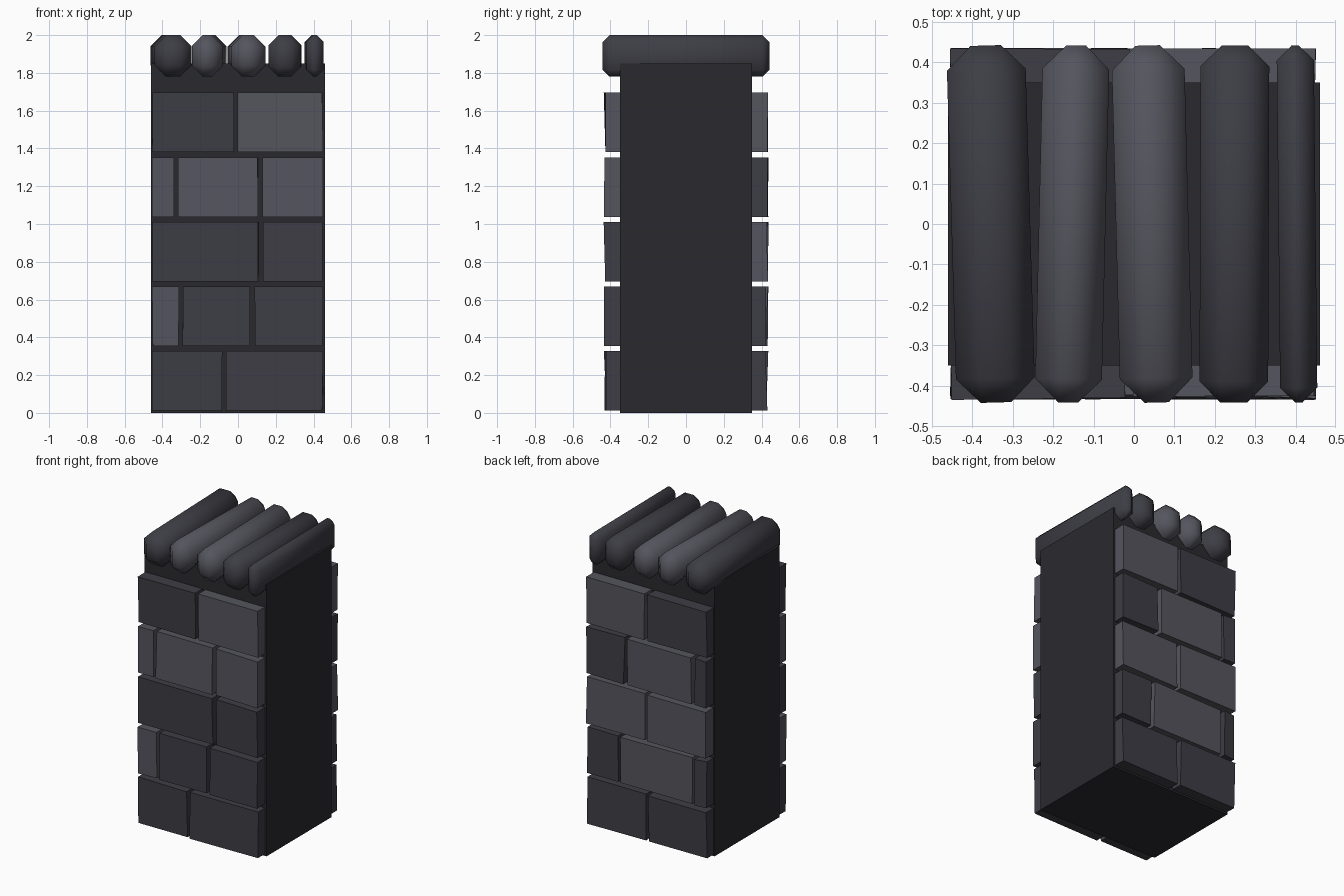
import bpy, bmesh, random
from math import atan2, radians
from mathutils import Matrix

if "Cube" in bpy.data.objects:
    bpy.data.objects.remove(bpy.data.objects["Cube"])

random.seed(4)

def mat(name, rgb):
    m = bpy.data.materials.new(name)
    m.diffuse_color = (*rgb, 1)
    m.use_nodes = True
    m.node_tree.nodes["Principled BSDF"].inputs["Base Color"].default_value = m.diffuse_color
    return m

MORTAR = mat("mortar", (0.023, 0.022, 0.027))
DARK = mat("dark_stone", (0.047, 0.047, 0.06))
LIGHT = mat("light_stone", (0.09, 0.09, 0.112))

def block(name, x0, x1, y0, y1, z0, z1, material):
    bm = bmesh.new()
    bmesh.ops.create_cube(bm, size=1)
    for v in bm.verts:
        v.co.x = x0 if v.co.x < 0 else x1
        v.co.y = y0 if v.co.y < 0 else y1
        v.co.z = z0 if v.co.z < 0 else z1
    me = bpy.data.meshes.new(name)
    bm.to_mesh(me)
    bm.free()
    me.materials.append(material)
    ob = bpy.data.objects.new(name, me)
    bpy.context.collection.objects.link(ob)
    return ob

# Mortar core
block("wall_core", -0.46, 0.46, -0.35, 0.35, 0, 1.85, MORTAR)

# Brick courses: joint centres along x and shade of each brick, bottom to top
front = [([-0.073], "DD"), ([-0.303, 0.077], "LDD"), ([0.12], "DD"),
         ([-0.328, 0.117], "LLL"), ([-0.012], "DL")]
back = [([-0.004], "DD"), ([-0.355, 0.205], "DLD"), ([0.0], "LL"),
        ([-0.355, 0.155], "DLD"), ([0.0], "DL")]

for label, side, courses in (("front", -1, front), ("back", 1, back)):
    for row, (joints, shades) in enumerate(courses):
        z = 0.012 + row * 0.342
        edges = [-0.465] + joints + [0.46]
        for i, shade in enumerate(shades):
            ys = sorted((side * 0.33, side * 0.426))
            ob = block(f"{label}_brick_{row}_{i}", edges[i] + 0.012, edges[i + 1] - 0.012,
                       *ys, z, z + 0.315, LIGHT if shade == "L" else DARK)
            # slightly uneven outer faces
            for v in ob.data.vertices:
                if abs(v.co.y) > 0.4:
                    v.co.y += side * random.uniform(-0.006, 0.01)
                    v.co.x += random.uniform(-0.003, 0.003)

# Rounded coping stones: front centre x, back centre x, width, bevel, shade
coping = [(-0.342, -0.367, 0.195, 0.06, DARK), (-0.163, -0.143, 0.165, 0.058, LIGHT),
          (0.056, 0.034, 0.18, 0.06, LIGHT), (0.247, 0.25, 0.17, 0.052, DARK),
          (0.408, 0.399, 0.092, 0.037, DARK)]
for i, (xf, xb, w, bev, m) in enumerate(coping):
    ob = block(f"coping_stone_{i}", -w / 2, w / 2, -0.442, 0.442, -0.11, 0.11, m)
    bm = bmesh.new()
    bm.from_mesh(ob.data)
    bmesh.ops.bevel(bm, geom=bm.edges[:], offset=bev, offset_type='OFFSET',
                    segments=1, affect='EDGES', clamp_overlap=True)
    bmesh.ops.transform(bm, verts=bm.verts, matrix=Matrix.Translation(((xf + xb) / 2, 0, 1.89))
                        @ Matrix.Rotation(-atan2(xb - xf, 0.86), 4, 'Z'))
    bm.to_mesh(ob.data)
    bm.free()
    ob.data.shade_smooth()
